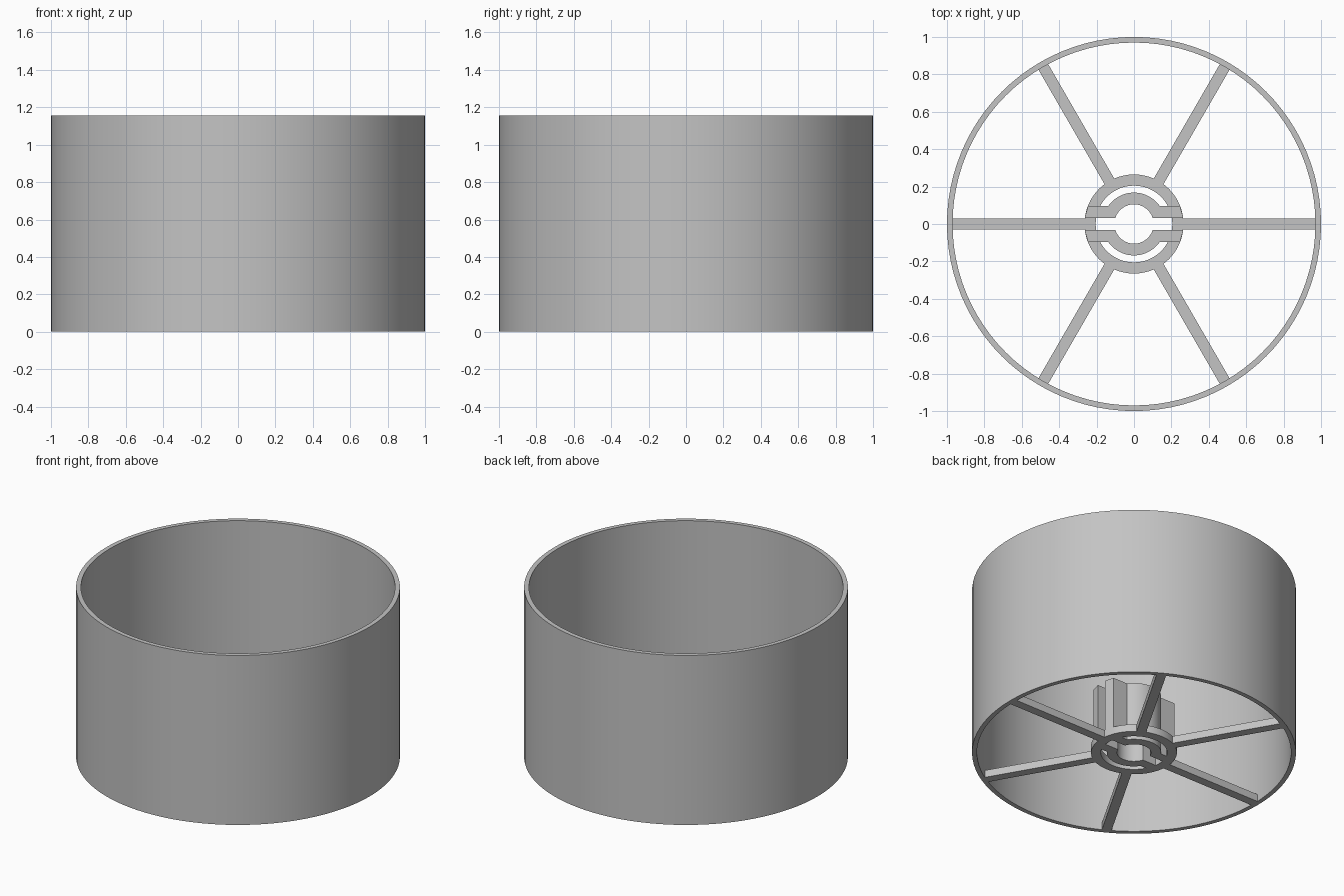
import bpy, bmesh
from math import cos, sin, pi, asin, sqrt, radians
from mathutils import Matrix

cube = bpy.data.objects.get("Cube")
if cube:
    bpy.data.objects.remove(cube, do_unlink=True)

HEIGHT, WEB = 1.155, 0.05            # drum height, spoke and ring height
HUB_IN, HUB_OUT = 0.205, 0.265       # hub ring radii
CLIP_IN, CLIP_OUT, CLIP_TOP = 0.105, 0.168, 0.40
SLOT, BAR = 0.033, 0.097             # inner and outer y of the clip wings

grey = bpy.data.materials.new("plain grey")
grey.use_nodes = True
grey.diffuse_color = (0.55, 0.55, 0.55, 1)
grey.node_tree.nodes["Principled BSDF"].inputs["Base Color"].default_value = grey.diffuse_color


def finish(name, bm):
    bmesh.ops.recalc_face_normals(bm, faces=bm.faces)
    mesh = bpy.data.meshes.new(name)
    bm.to_mesh(mesh)
    bm.free()
    mesh.materials.append(grey)
    obj = bpy.data.objects.new(name, mesh)
    bpy.context.collection.objects.link(obj)
    bpy.ops.object.select_all(action='DESELECT')
    obj.select_set(True)
    bpy.context.view_layer.objects.active = obj
    bpy.ops.object.shade_smooth_by_angle(angle=radians(30))
    return obj


def tube(name, r_in, r_out, height, sides):
    """Spin a rectangular section around z."""
    bm = bmesh.new()
    section = [(r_in, 0), (r_out, 0), (r_out, height), (r_in, height)]
    face = bm.faces.new([bm.verts.new((r, 0, z)) for r, z in section])
    edges = list(face.edges)
    bm.faces.remove(face)
    bmesh.ops.spin(bm, geom=edges, axis=(0, 0, 1), cent=(0, 0, 0),
                   angle=2 * pi, steps=sides, use_merge=True)
    bmesh.ops.remove_doubles(bm, verts=bm.verts, dist=1e-4)
    return finish(name, bm)


def prism(name, outline, height, turn=0):
    """Extrude a flat outline up from the ground, then turn it about z."""
    bm = bmesh.new()
    face = bm.faces.new([bm.verts.new((x, y, 0)) for x, y in outline])
    top = bmesh.ops.extrude_face_region(bm, geom=[face])["geom"]
    verts = [v for v in top if isinstance(v, bmesh.types.BMVert)]
    bmesh.ops.translate(bm, verts=verts, vec=(0, 0, height))
    bm.transform(Matrix.Rotation(turn, 4, 'Z'))
    return finish(name, bm)


def arc(radius, y, steps=24):
    """Upper arc from the right to the left, ending at height y."""
    a = asin(y / radius)
    return [(radius * cos(a + (pi - 2 * a) * i / steps),
             radius * sin(a + (pi - 2 * a) * i / steps)) for i in range(steps + 1)]


# Drum wall and hub ring
tube("drum_wall", 0.97, 1.0, HEIGHT, 96)
tube("hub_ring", HUB_IN, HUB_OUT, WEB, 64)

# Six spokes between hub and wall
for i in range(6):
    prism(f"spoke_{i + 1}",
          [(0.25, -0.03), (0.975, -0.03), (0.975, 0.03), (0.25, 0.03)],
          WEB, i * pi / 3)

# Two half sleeves with side wings that grip the shaft
tip_out = sqrt(HUB_OUT ** 2 - BAR ** 2)
tip_in = sqrt(HUB_OUT ** 2 - SLOT ** 2)
half = ([(tip_in, SLOT), (tip_out, BAR)] + arc(CLIP_OUT, BAR)
        + [(-tip_out, BAR), (-tip_in, SLOT)] + arc(CLIP_IN, SLOT)[::-1])
for name, turn in (("back_clip", 0), ("front_clip", pi)):
    prism(name, half, CLIP_TOP, turn)
